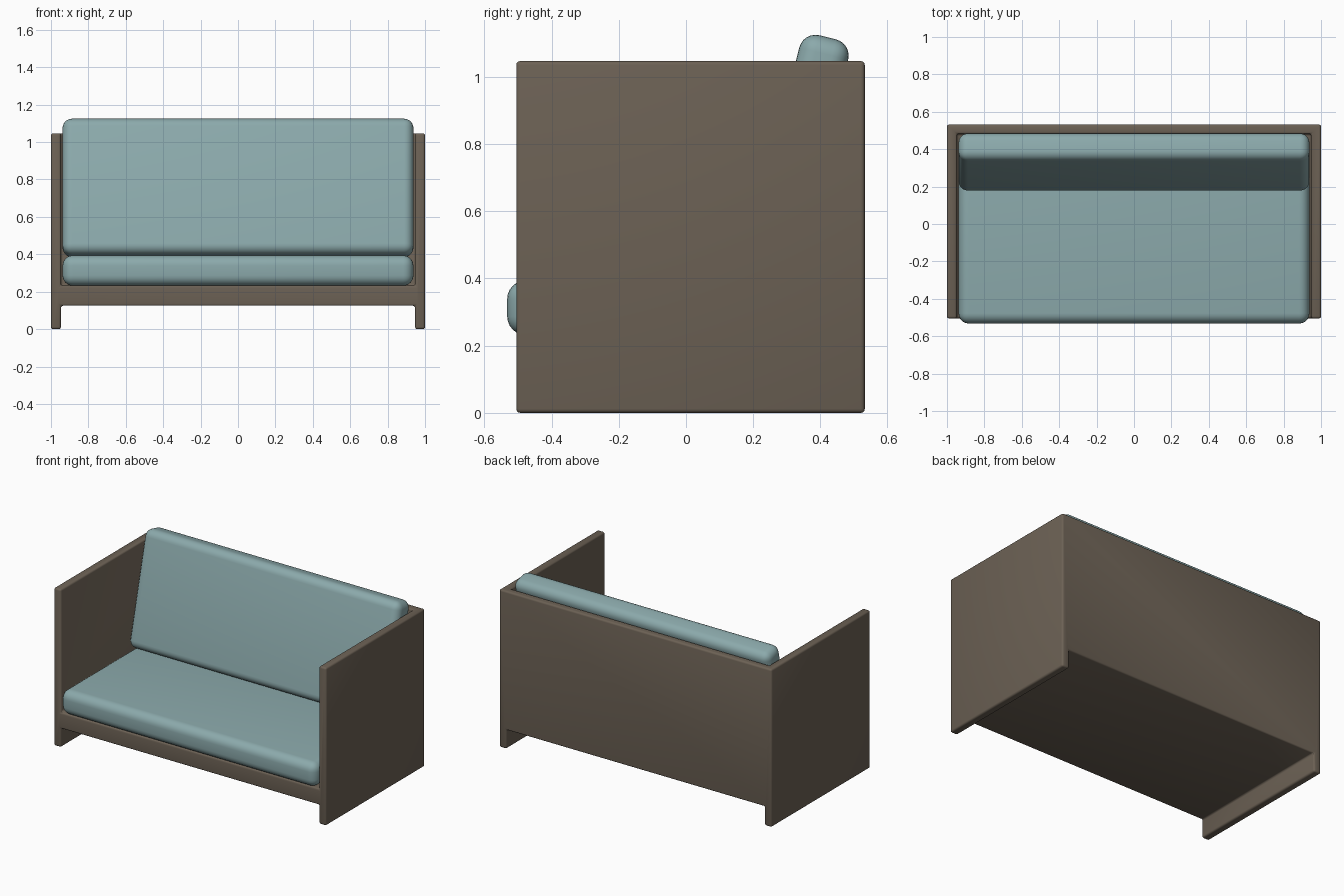
import bpy, bmesh, math

if "Cube" in bpy.data.objects:
    bpy.data.objects.remove(bpy.data.objects["Cube"])


def material(name, color):
    m = bpy.data.materials.new(name)
    m.diffuse_color = (*color, 1)
    m.use_nodes = True
    m.node_tree.nodes["Principled BSDF"].inputs["Base Color"].default_value = m.diffuse_color
    return m


def finish(name, bm, mat, radius, segments):
    me = bpy.data.meshes.new(name)
    bm.to_mesh(me)
    bm.free()
    ob = bpy.data.objects.new(name, me)
    bpy.context.collection.objects.link(ob)
    me.materials.append(mat)
    b = ob.modifiers.new("rounded edges", 'BEVEL')
    b.width, b.segments = radius, segments
    b.limit_method = 'ANGLE'
    bpy.ops.object.select_all(action='DESELECT')
    bpy.context.view_layer.objects.active = ob
    ob.select_set(True)
    bpy.ops.object.modifier_apply(modifier=b.name)
    bpy.ops.object.shade_smooth_by_angle(angle=math.radians(35))
    return ob


def cushion(name, size, loc, tilt, radius):
    bm = bmesh.new()
    bmesh.ops.create_cube(bm, size=1)
    bmesh.ops.scale(bm, vec=size, verts=bm.verts)
    ob = finish(name, bm, fabric, radius, 6)
    ob.location = loc
    ob.rotation_euler.x = -math.radians(tilt)
    return ob


wood = material("frame brown", (0.15, 0.12, 0.09))
fabric = material("cushion teal", (0.26, 0.40, 0.41))

# Frame: one seamless shell around the filled cells (two sides, back, seat base)
xs = (-1, -0.947, 0.947, 1)
ys = (-0.505, 0.482, 0.532)
zs = (0, 0.125, 0.232, 1.047)


def filled(i, j, k):
    if not (0 <= i < 3 and 0 <= j < 2 and 0 <= k < 3):
        return False
    return i != 1 or k == 1 or (j == 1 and k == 2)


bm = bmesh.new()
for i in range(3):
    for j in range(2):
        for k in range(3):
            if not filled(i, j, k):
                continue
            for axis in range(3):
                for side in (0, 1):
                    n = [i, j, k]
                    n[axis] += 2 * side - 1
                    if filled(*n):
                        continue
                    quad = []
                    for a, b in ((0, 0), (1, 0), (1, 1), (0, 1)):
                        c = [i, j, k]
                        c[axis] += side
                        c[(axis + 1) % 3] += a
                        c[(axis + 2) % 3] += b
                        quad.append(bm.verts.new((xs[c[0]], ys[c[1]], zs[c[2]])))
                    bm.faces.new(quad)
bmesh.ops.remove_doubles(bm, verts=bm.verts, dist=0.0001)
bmesh.ops.recalc_face_normals(bm, faces=bm.faces)
bmesh.ops.dissolve_limit(bm, angle_limit=0.01, verts=bm.verts, edges=bm.edges)
finish("sofa_frame", bm, wood, 0.012, 3)

# Cushions: flat seat and reclined backrest
cushion("seat_cushion", (1.876, 1.008, 0.162), (0, -0.028, 0.313), 0, 0.055)
cushion("back_cushion", (1.876, 0.15, 0.747), (0, 0.3315, 0.755), 14, 0.05)
